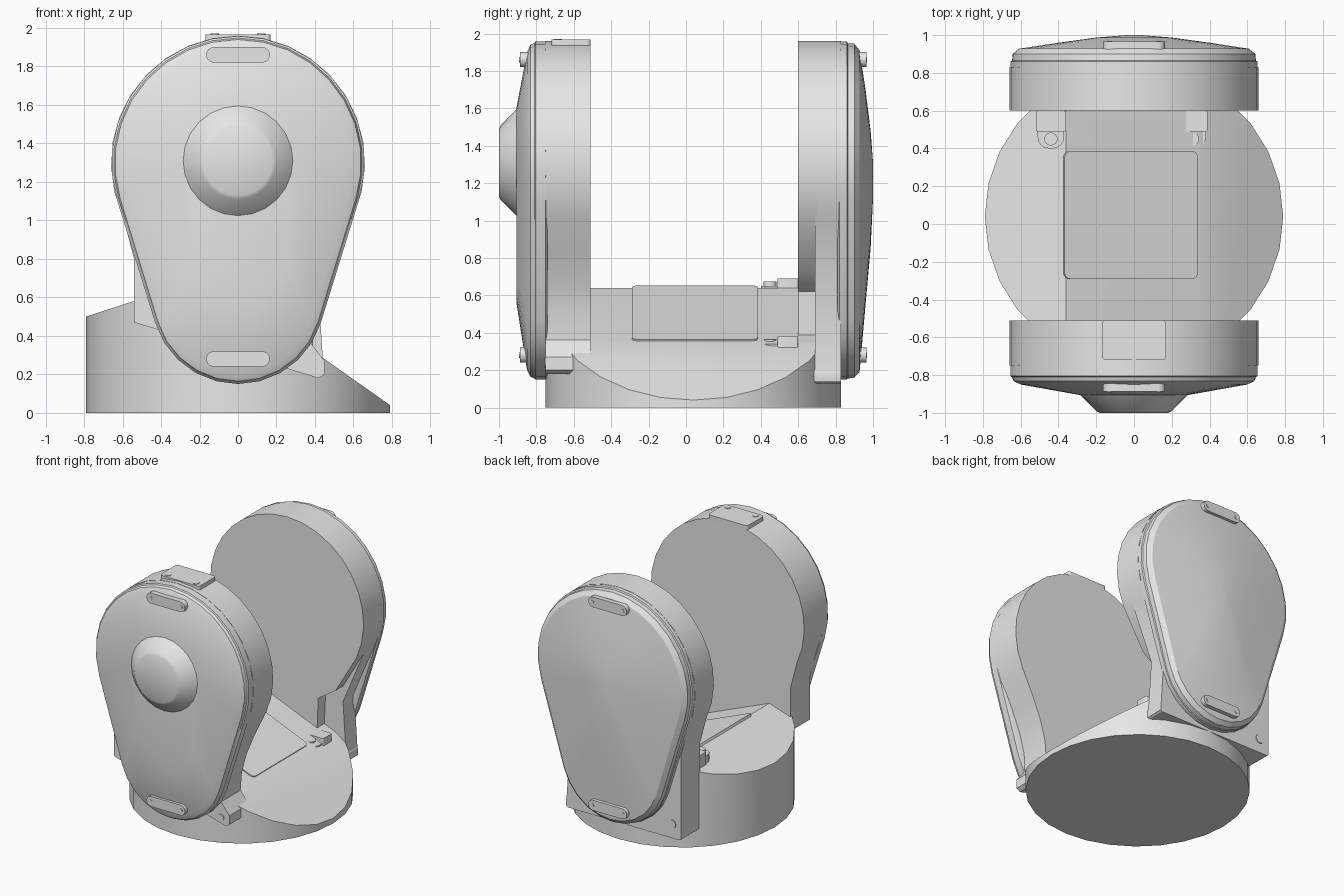
import bpy, bmesh
from math import sin, cos, asin, pi, radians
from mathutils import Vector

if "Cube" in bpy.data.objects:
    bpy.data.objects.remove(bpy.data.objects["Cube"])

grey = bpy.data.materials.new("light_grey")
grey.use_nodes = True
grey.diffuse_color = (0.8, 0.8, 0.8, 1)
grey.node_tree.nodes["Principled BSDF"].inputs["Base Color"].default_value = (0.8, 0.8, 0.8, 1)


def finish(name, bm, angle=30):
    bmesh.ops.recalc_face_normals(bm, faces=bm.faces[:])
    mesh = bpy.data.meshes.new(name)
    bm.to_mesh(mesh)
    bm.free()
    mesh.materials.append(grey)
    obj = bpy.data.objects.new(name, mesh)
    bpy.context.collection.objects.link(obj)
    bpy.ops.object.select_all(action="DESELECT")
    obj.select_set(True)
    bpy.context.view_layer.objects.active = obj
    bpy.ops.object.shade_smooth_by_angle(angle=radians(angle))
    return obj


def loft(name, rings, to_point=lambda u, v, w: (u, w, v)):
    """Skin matching outlines; each ring is (outline, depth)."""
    bm = bmesh.new()
    loops = [[bm.verts.new(to_point(u, v, w)) for u, v in pts] for pts, w in rings]
    for a, b in zip(loops, loops[1:]):
        for i in range(len(a)):
            j = (i + 1) % len(a)
            bm.faces.new((a[i], a[j], b[j], b[i]))
    bm.faces.new(loops[0])
    bm.faces.new(loops[-1])
    return finish(name, bm)


def prism(name, pts, d0, d1, upright=False):
    if upright:
        return loft(name, [(pts, d0), (pts, d1)], lambda u, v, w: (u, v, w))
    return loft(name, [(pts, d0), (pts, d1)])


def arc(cx, cz, r, a0, a1, n):
    angles = [a0 + (a1 - a0) * i / (n - 1) for i in range(n)]
    return [(cx + r * cos(a), cz + r * sin(a)) for a in angles]


def teardrop(r1, z1, r2, z2):
    t = asin((r1 - r2) / (z1 - z2))
    return arc(0, z1, r1, -t, pi + t, 19) + arc(0, z2, r2, pi + t, 2 * pi - t, 11)


def rounded(x0, x1, y0, y1, r):
    return (arc(x1 - r, y1 - r, r, 0, pi / 2, 5) + arc(x0 + r, y1 - r, r, pi / 2, pi, 5)
            + arc(x0 + r, y0 + r, r, pi, 1.5 * pi, 5) + arc(x1 - r, y0 + r, r, 1.5 * pi, 2 * pi, 5))


def circle(x, z, r):
    return arc(x, z, r, 0, 2 * pi * 15 / 16, 16)


# Round base with a three-plane sloping top
bm = bmesh.new()
bmesh.ops.create_cone(bm, cap_ends=True, segments=28, radius1=0.79, radius2=0.79, depth=1)
bmesh.ops.translate(bm, verts=bm.verts[:], vec=(0, 0.04, 0.5))
ridge = [(-0.79, 0.5), (-0.36, 0.64), (0.35, 0.35), (0.79, 0.04)]
for (xa, za), (xb, zb) in zip(ridge, ridge[1:]):
    cut = bmesh.ops.bisect_plane(bm, geom=bm.verts[:] + bm.edges[:] + bm.faces[:], dist=1e-5,
                                 plane_co=(xa, 0, za), plane_no=(za - zb, 0, xb - xa), clear_outer=True)
    edges = [e for e in cut["geom_cut"] if isinstance(e, bmesh.types.BMEdge)]
    bmesh.ops.holes_fill(bm, edges=edges, sides=0)
finish("base", bm, 18)

# Raised panel lying on the middle slope
slope = (Vector((0.35, 0, 0.35)) - Vector((-0.36, 0, 0.64))).normalized()
up = Vector((-slope.z, 0, slope.x))
origin = Vector((-0.38, 0, 0.62))
outline = rounded(0, 0.76, -0.29, 0.385, 0.03)
loft("access_panel", [(outline, -0.02), (outline, 0.035)],
     lambda u, v, w: origin + slope * u + up * w + Vector((0, v, 0)))

# Front arm: body with a tilted foot, then cover and hub
crown = arc(0, 1.3, 0.66, radians(-25), radians(205), 21)
prism("front_arm_body", crown + [(-0.54, 0.8), (-0.54, 0.47), (0.42, 0.18), (0.45, 0.20), (0.45, 0.27),
      (0.38, 0.36), (0.39, 0.5), (0.43, 0.65), (0.5, 0.82)], -0.75, -0.51)
loft("front_arm_cover", [(teardrop(*s), y) for y, s in (
    (-0.74, (0.64, 1.3, 0.43, 0.6)), (-0.75, (0.658, 1.3, 0.45, 0.6)), (-0.805, (0.658, 1.3, 0.45, 0.6)),
    (-0.81, (0.648, 1.3, 0.445, 0.6)), (-0.832, (0.64, 1.3, 0.435, 0.6)), (-0.85, (0.60, 1.3, 0.40, 0.6)),
    (-0.905, (0.29, 1.32, 0.25, 0.8)))])
hub = [(0.29, -0.90), (0.275, -0.915), (0.20, -0.99), (0.18, -1.0)]
loft("front_hub", [(arc(0, 1.31, r, 0, 2 * pi * 23 / 24, 24), y) for r, y in hub])

# Back arm: disc with scooped neck, foot, then domed cover
prism("back_arm_disc", crown + [(-0.54, 0.8), (-0.54, 0.15), (0.25, 0.15), (0.27, 0.62), (0.42, 0.72)], 0.6, 0.70)
prism("back_arm_neck", crown + [(-0.54, 0.8), (-0.54, 0.14), (0.45, 0.14), (0.42, 0.6)], 0.69, 0.83)
prism("back_arm_foot", rounded(-0.54, 0.45, 0.13, 0.21, 0.02), 0.6, 0.83)
loft("back_arm_cover", [(teardrop(*s), y) for y, s in (
    (0.81, (0.64, 1.3, 0.43, 0.6)), (0.82, (0.658, 1.3, 0.45, 0.6)), (0.86, (0.658, 1.3, 0.45, 0.6)),
    (0.865, (0.648, 1.3, 0.445, 0.6)), (0.90, (0.645, 1.3, 0.44, 0.6)), (0.928, (0.61, 1.3, 0.41, 0.6)),
    (0.96, (0.4, 1.3, 0.25, 0.8)), (0.987, (0.2, 1.28, 0.15, 1.0)), (1.0, (0.04, 1.27, 0.03, 1.15)))])

# Rounded bolt bars on both covers
for side, y0, y1 in (("front", -0.82, -0.888), ("back", 0.90, 0.965)):
    for place, z in (("upper", 1.86), ("lower", 0.28)):
        prism(f"{side}_{place}_bolt_bar", rounded(-0.165, 0.165, z - 0.04, z + 0.04, 0.039), y0, y1)
        for x in (-0.13, 0.13):
            prism(f"{side}_{place}_bolt", circle(x, z, 0.014), y1, y1 * 1.004)

# Bolts in the feet
prism("front_foot_bolt", circle(0.38, 0.24, 0.025), -0.75, -0.756)
prism("back_foot_bolt", circle(-0.46, 0.24, 0.035), 0.83, 0.836)

# Bracket on top of the front arm
prism("top_bracket", rounded(-0.17, 0.17, -0.72, -0.51, 0.02), 1.9, 1.967, upright=True)
for x in (-0.12, 0.12):
    prism("bracket_bolt", circle(x, -0.685, 0.022), 1.967, 1.971, upright=True)

# Clamp lugs joining the back arm to the base
for name, x, z in (("left", 0.31, 0.28), ("right", -0.44, 0.59)):
    prism(f"{name}_lug_block", rounded(x - 0.08, x + 0.08, 0.49, 0.6, 0.01), z, z + 0.1, upright=True)
    prism(f"{name}_lug_tongue", rounded(x - 0.07, x + 0.07, 0.4, 0.56, 0.06), z - 0.02, z + 0.06, upright=True)
    prism(f"{name}_lug_pin", circle(x, 0.45, 0.035), z, z + 0.085, upright=True)
